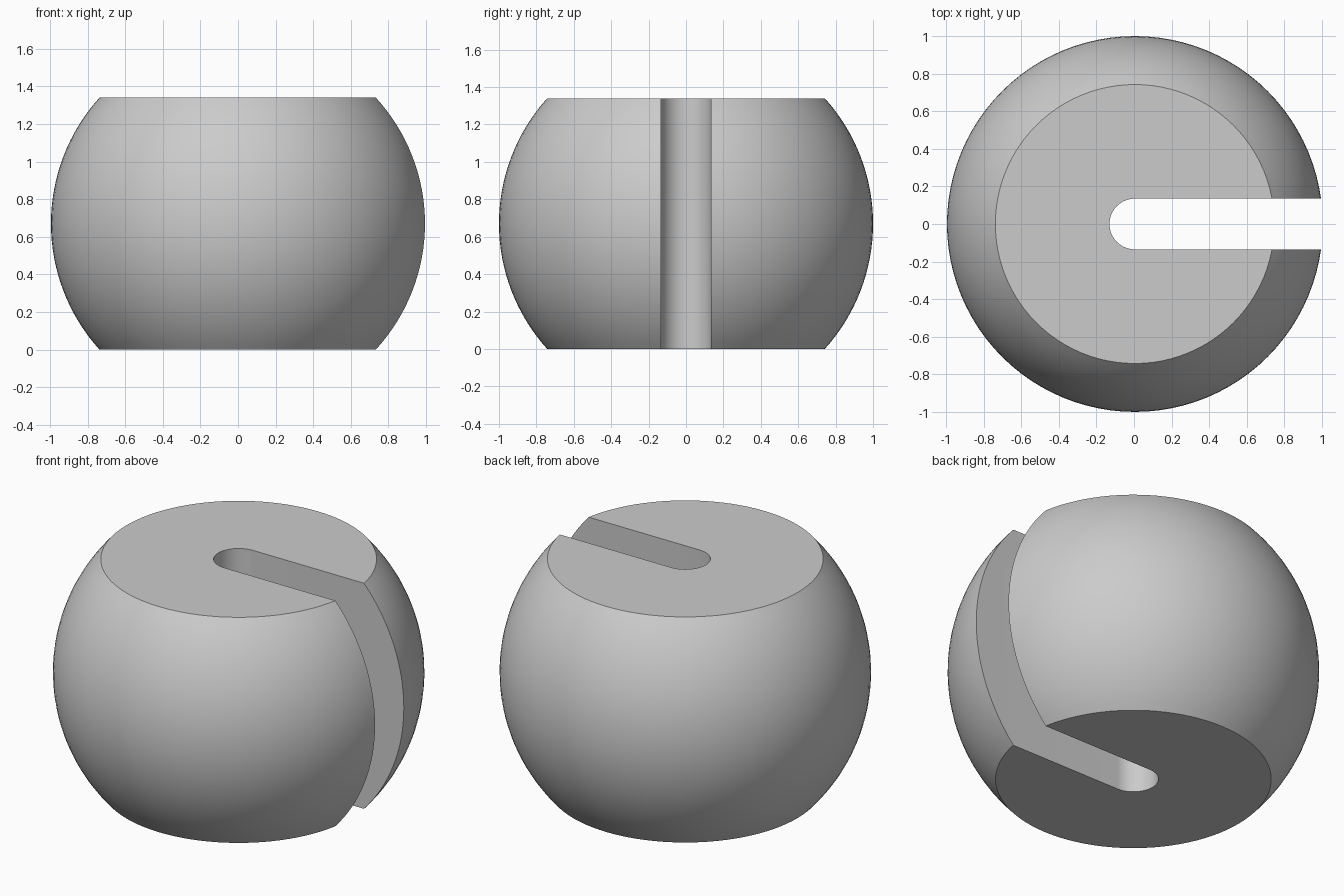
import bpy
import bmesh
import math

RADIUS = 1.0
HALF_HEIGHT = 0.67
SLOT_RADIUS = 0.135
SHIFT = 0.0045  # recentres the bounds after the slot trims the +x side

cube = bpy.data.objects.get("Cube")
if cube:
    bpy.data.objects.remove(cube, do_unlink=True)

grey = bpy.data.materials.new("plain grey")
grey.use_nodes = True
grey.diffuse_color = (0.6, 0.6, 0.6, 1)
grey.node_tree.nodes["Principled BSDF"].inputs["Base Color"].default_value = (0.6, 0.6, 0.6, 1)


def make_object(name, bm):
    bmesh.ops.recalc_face_normals(bm, faces=bm.faces)
    mesh = bpy.data.meshes.new(name)
    bm.to_mesh(mesh)
    bm.free()
    mesh.materials.append(grey)
    obj = bpy.data.objects.new(name, mesh)
    bpy.context.collection.objects.link(obj)
    obj.location = (SHIFT, 0, HALF_HEIGHT)
    return obj


# Bead body: stacked rings of a sphere, with flat caps
SEGMENTS, RINGS = 96, 32
limit = math.asin(HALF_HEIGHT / RADIUS)
bm = bmesh.new()
rings = []
for i in range(RINGS + 1):
    lat = -limit + 2 * limit * i / RINGS
    r, z = RADIUS * math.cos(lat), RADIUS * math.sin(lat)
    angles = [2 * math.pi * k / SEGMENTS for k in range(SEGMENTS)]
    rings.append([bm.verts.new((r * math.cos(a), r * math.sin(a), z)) for a in angles])
for low, high in zip(rings, rings[1:]):
    for k in range(SEGMENTS):
        n = (k + 1) % SEGMENTS
        bm.faces.new((low[k], low[n], high[n], high[k]))
bm.faces.new(rings[0])
bm.faces.new(rings[-1])
body = make_object("slotted_bead", bm)

# Slot cutter: round inner end, open towards +x
bm = bmesh.new()
ARC = 32
outline = [(2, SLOT_RADIUS)]
for i in range(ARC + 1):
    a = math.pi / 2 + math.pi * i / ARC
    outline.append((SLOT_RADIUS * math.cos(a), SLOT_RADIUS * math.sin(a)))
outline.append((2, -SLOT_RADIUS))
base = bm.faces.new([bm.verts.new((x, y, -1)) for x, y in outline])
top = bmesh.ops.extrude_face_region(bm, geom=[base])["geom"]
bmesh.ops.translate(bm, vec=(0, 0, 2), verts=[v for v in top if isinstance(v, bmesh.types.BMVert)])
cutter = make_object("slot_cutter", bm)
cutter.hide_render = True

# Cut the slot, then remove the cutter
cut = body.modifiers.new("slot", 'BOOLEAN')
cut.operation = 'DIFFERENCE'
cut.solver = 'EXACT'
cut.object = cutter
bpy.ops.object.select_all(action='DESELECT')
body.select_set(True)
bpy.context.view_layer.objects.active = body
bpy.ops.object.modifier_apply(modifier=cut.name)
bpy.data.objects.remove(cutter, do_unlink=True)

# Smooth curved walls, crisp cut edges
bpy.ops.object.shade_smooth_by_angle(angle=math.radians(30))
